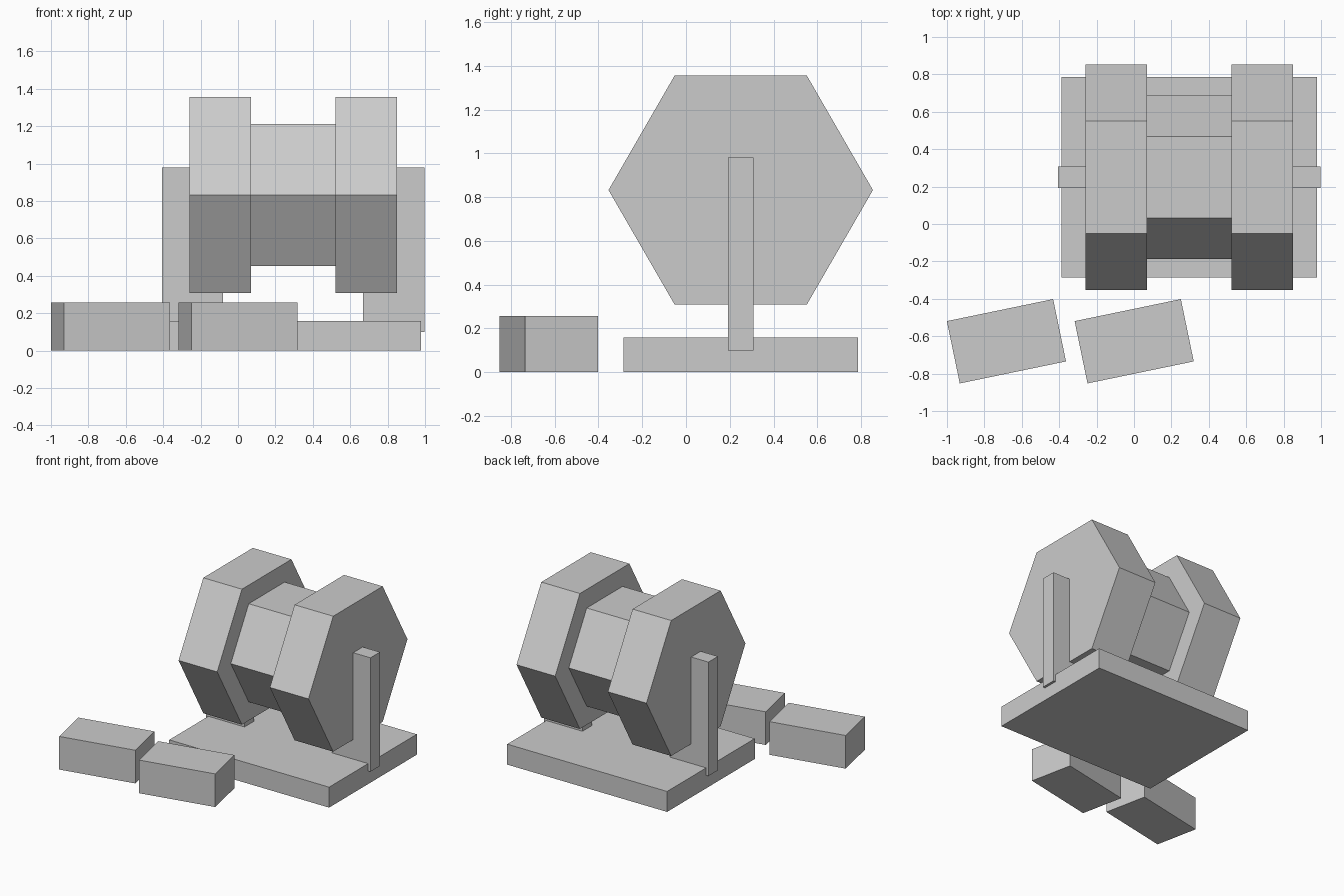
import bpy
from math import radians

cube = bpy.data.objects.get("Cube")
if cube:
    bpy.data.objects.remove(cube, do_unlink=True)

# Single plain grey for every part
grey = bpy.data.materials.new("light grey")
grey.use_nodes = True
colour = (0.6, 0.6, 0.6, 1)
grey.diffuse_color = colour
grey.node_tree.nodes["Principled BSDF"].inputs["Base Color"].default_value = colour


def finish(name):
    obj = bpy.context.object
    obj.name = name
    obj.data.materials.append(grey)
    return obj


def box(name, centre, size, turn=0):
    bpy.ops.mesh.primitive_cube_add(size=1, location=centre, rotation=(0, 0, radians(turn)))
    obj = finish(name)
    obj.scale = size
    return obj


def hexagon(name, x0, x1, radius):
    # Six-sided drum lying along x, with corners pointing forwards and backwards
    bpy.ops.mesh.primitive_cylinder_add(
        vertices=6, radius=radius, depth=x1 - x0,
        location=((x0 + x1) / 2, AXIS_Y, AXIS_Z), rotation=(0, radians(90), 0))
    return finish(name)


AXIS_Y, AXIS_Z = 0.25, 0.832
MID_X = 0.295

# Base slab
box("base", (MID_X, AXIS_Y, 0.079), (1.366, 1.07, 0.158))

# Drum, with an end flange and a support post on each side
hexagon("drum", MID_X - 0.225, MID_X + 0.225, 0.438)
for side, s in (("right", -1), ("left", 1)):
    a, b = sorted((MID_X + s * 0.225, MID_X + s * 0.555))
    hexagon(side + "_flange", a, b, 0.604)
    box(side + "_post", (MID_X + s * 0.538, AXIS_Y, 0.54), (0.328, 0.116, 0.88))

# Two loose blocks in front, slightly turned
for side, x in (("right", -0.682), ("left", 0.001)):
    box(side + "_block", (x, -0.627, 0.128), (0.58, 0.34, 0.256), 11.7)
